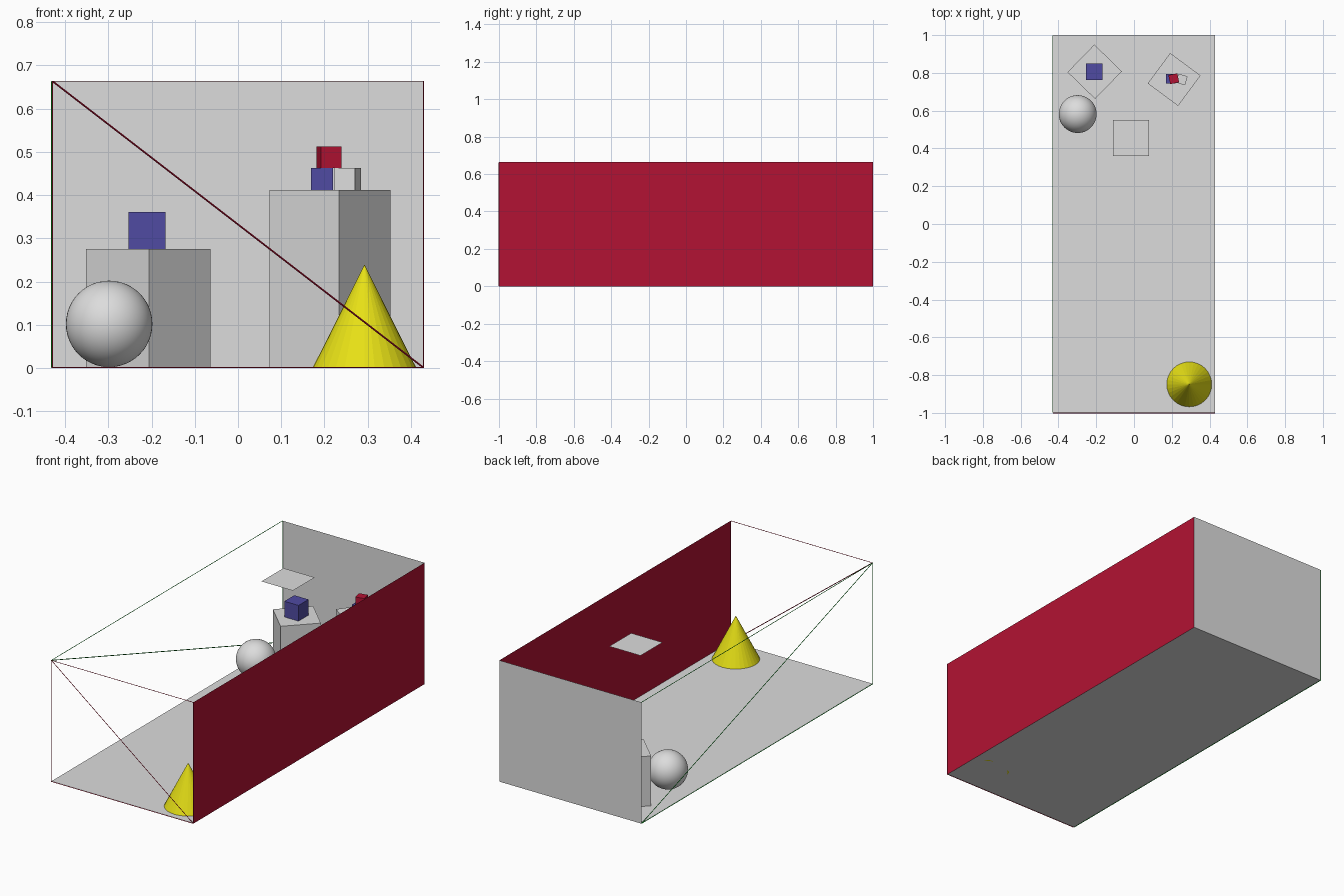
import bpy, bmesh, math

if "Cube" in bpy.data.objects:
    bpy.data.objects.remove(bpy.data.objects["Cube"])

W, D, H, F = 0.43, 1.0, 0.664, 0.002   # half width, half depth, height, floor level


def material(name, rgb):
    m = bpy.data.materials.new(name)
    m.diffuse_color = (*rgb, 1)
    m.use_nodes = True
    m.node_tree.nodes["Principled BSDF"].inputs["Base Color"].default_value = m.diffuse_color
    return m


white = material("matte_white", (0.72, 0.72, 0.72))
red = material("deep_red", (0.45, 0.006, 0.033))
blue = material("slate_blue", (0.08, 0.07, 0.36))
green = material("green", (0.0, 0.35, 0.01))
yellow = material("yellow", (0.8, 0.75, 0.008))


def mesh(name, verts, faces, mat):
    me = bpy.data.meshes.new(name)
    me.from_pydata(verts, [], faces)
    me.materials.append(mat)
    ob = bpy.data.objects.new(name, me)
    bpy.context.collection.objects.link(ob)
    return ob


def panel(name, corners, mat):
    return mesh(name, corners, [(0, 1, 2, 3)], mat)


def wire_panel(name, corners, mat):
    """Open wall: only the rim and one diagonal as thin wire."""
    ob = mesh(name, corners, [(0, 1, 3), (1, 2, 3)], mat)
    mod = ob.modifiers.new("wire", 'WIREFRAME')
    mod.thickness = 0.004
    return ob


def block(name, x, y, z, size, height, degrees, mat):
    bpy.ops.mesh.primitive_cube_add(size=1, location=(x, y, z + height / 2),
                                    rotation=(0, 0, math.radians(degrees)))
    ob = bpy.context.object
    ob.name = name
    ob.scale = (size, size, height)
    ob.data.materials.append(mat)
    return ob


# Room shell
panel("floor", [(-W, -D, F), (W, -D, F), (W, D, F), (-W, D, F)], white)
panel("back_wall", [(-W, D, 0), (W, D, 0), (W, D, H), (-W, D, H)], white)
panel("right_wall", [(W, -D, 0), (W, D, 0), (W, D, H), (W, -D, H)], red)
wire_panel("front_frame", [(-W, -D, 0), (W, -D, 0), (W, -D, H), (-W, -D, H)], red)
wire_panel("left_frame", [(-W, -D, 0), (-W, D, 0), (-W, D, H), (-W, -D, H)], green)

# Ceiling light panel
panel("light_panel", [(-0.11, 0.36, H - 0.002), (-0.11, 0.55, H - 0.002),
                      (0.08, 0.55, H - 0.002), (0.08, 0.36, H - 0.002)], white)

# Pedestals and the cubes stacked on them
block("short_pedestal", -0.208, 0.806, F, 0.2035, 0.273, 45.8, white)
block("tall_pedestal", 0.2125, 0.765, F, 0.2, 0.41, -36.5, white)
block("large_blue_cube", -0.2105, 0.806, 0.275, 0.086, 0.086, 0, blue)
block("small_blue_cube", 0.1945, 0.769, 0.412, 0.051, 0.051, 0, blue)
block("small_white_cube", 0.2535, 0.765, 0.412, 0.049, 0.051, -16.6, white)
block("small_red_cube", 0.2105, 0.769, 0.463, 0.048, 0.049, 12, red)

# Ball
bpy.ops.mesh.primitive_uv_sphere_add(segments=48, ring_count=24, radius=0.1,
                                     location=(-0.298, 0.582, 0.102))
ball = bpy.context.object
ball.name = "ball"
ball.data.materials.append(white)
bpy.ops.object.shade_smooth()

# Cone
bpy.ops.mesh.primitive_cone_add(vertices=32, radius1=0.119, radius2=0, depth=0.237,
                                location=(0.2925, -0.849, F + 0.1185))
cone = bpy.context.object
cone.name = "cone"
cone.data.materials.append(yellow)
